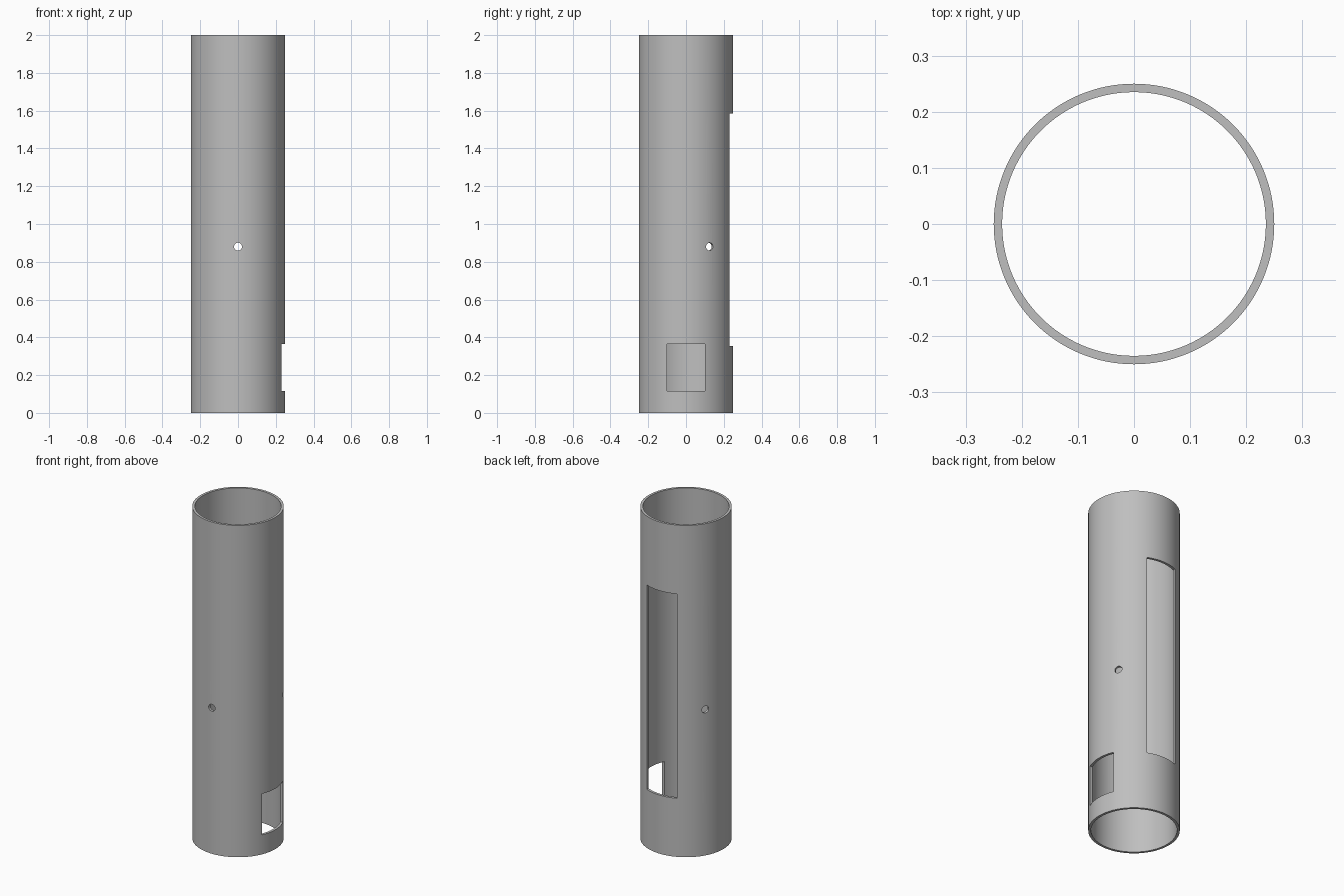
import bpy
import bmesh
from math import cos, sin, radians
from mathutils import Matrix, Vector

OUTER, INNER, HEIGHT, SIDES = 0.25, 0.235, 2.0, 128

cube = bpy.data.objects.get("Cube")
if cube:
    bpy.data.objects.remove(cube, do_unlink=True)

# Single grey material
grey = bpy.data.materials.new("plain_grey")
grey.use_nodes = True
colour = (0.52, 0.52, 0.52, 1)
grey.diffuse_color = colour
grey.node_tree.nodes["Principled BSDF"].inputs["Base Color"].default_value = colour


def make_object(name, bm):
    mesh = bpy.data.meshes.new(name)
    bmesh.ops.recalc_face_normals(bm, faces=bm.faces)
    bm.to_mesh(mesh)
    bm.free()
    mesh.materials.append(grey)
    obj = bpy.data.objects.new(name, mesh)
    bpy.context.collection.objects.link(obj)
    return obj


def box_cutter(name, low, high):
    low, high = Vector(low), Vector(high)
    bm = bmesh.new()
    bmesh.ops.create_cube(bm, size=1, matrix=Matrix.Translation((low + high) / 2)
                          @ Matrix.Diagonal((high - low).to_4d()))
    return make_object(name, bm)


def hole_cutter(name, angle, z, radius):
    direction = Vector((cos(angle), sin(angle), 0))
    place = Matrix.Translation(direction * OUTER + Vector((0, 0, z)))
    turn = direction.to_track_quat('Z', 'Y').to_matrix().to_4x4()
    bm = bmesh.new()
    bmesh.ops.create_cone(bm, cap_ends=True, segments=32, radius1=radius,
                          radius2=radius, depth=0.2, matrix=place @ turn)
    return make_object(name, bm)


# Open tube: a wall profile spun around the z axis
bm = bmesh.new()
profile = [bm.verts.new((r, 0, z)) for r, z in
           ((INNER, 0), (OUTER, 0), (OUTER, HEIGHT), (INNER, HEIGHT))]
edges = [bm.edges.new((profile[i], profile[(i + 1) % 4])) for i in range(4)]
bmesh.ops.spin(bm, geom=profile + edges, cent=(0, 0, 0), axis=(0, 0, 1),
               angle=radians(360), steps=SIDES, use_merge=True)
bmesh.ops.remove_doubles(bm, verts=bm.verts, dist=0.0001)
tube = make_object("tube", bm)

# Side window, tall back slot and three evenly spaced round holes
cutters = [
    box_cutter("side_window_cutter", (0.1, -0.1, 0.117), (0.4, 0.1, 0.365)),
    box_cutter("back_slot_cutter", (-0.1, 0.1, 0.353), (0.1, 0.4, 1.585)),
]
for i in range(3):
    cutters.append(hole_cutter(f"round_hole_cutter_{i + 1}",
                               radians(-90 + 120 * i), 0.88, 0.021))

bpy.ops.object.select_all(action='DESELECT')
tube.select_set(True)
bpy.context.view_layer.objects.active = tube
for cutter in cutters:
    cutter.hide_render = True
    cut = tube.modifiers.new(cutter.name, 'BOOLEAN')
    cut.operation = 'DIFFERENCE'
    cut.solver = 'EXACT'
    cut.object = cutter
    bpy.ops.object.modifier_apply(modifier=cut.name)
    bpy.data.objects.remove(cutter, do_unlink=True)

bpy.ops.object.shade_smooth_by_angle(angle=radians(30))
